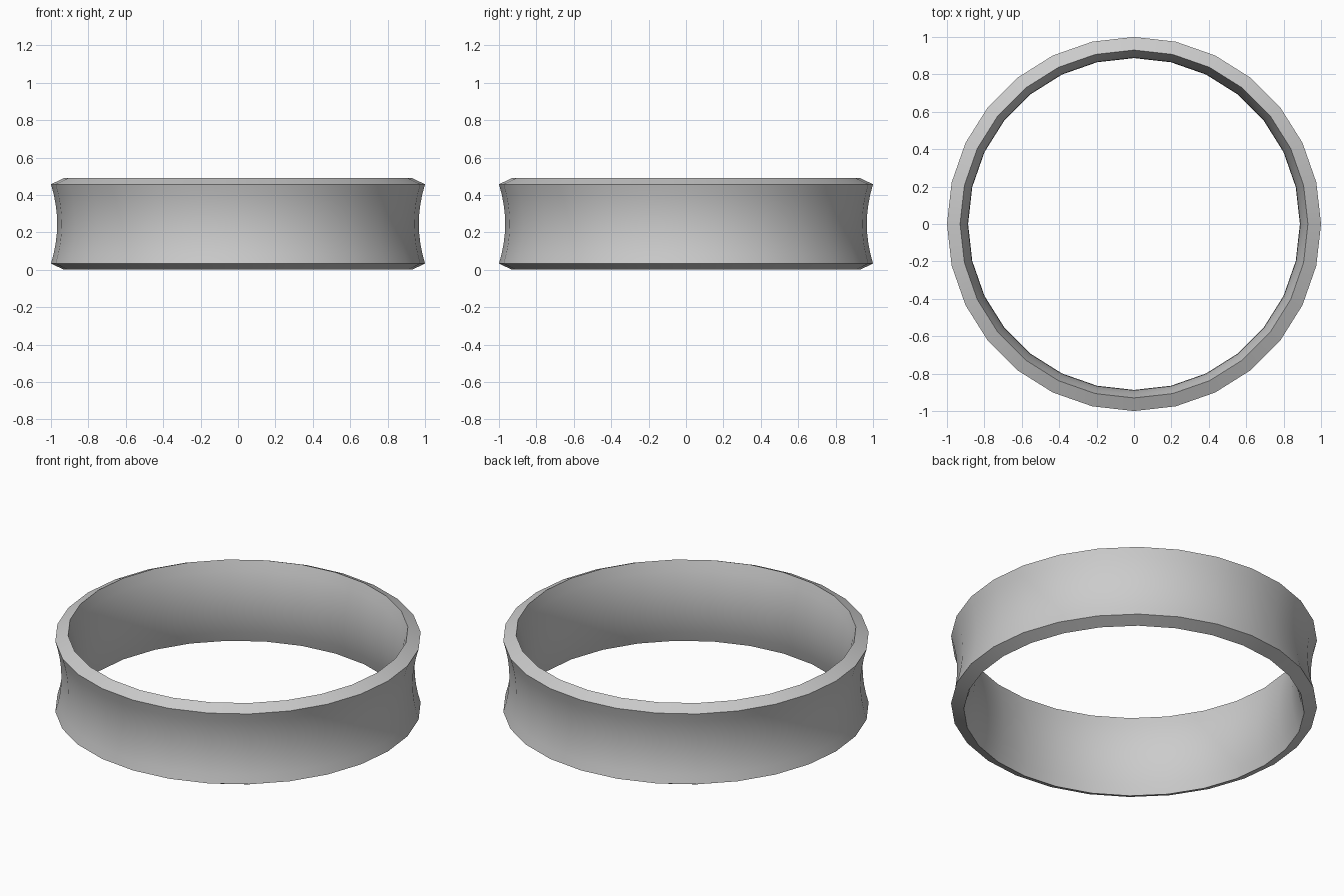
import bpy, bmesh
from math import sin, cos, tau

if "Cube" in bpy.data.objects:
    bpy.data.objects.remove(bpy.data.objects["Cube"])

SIDES = 28      # facets around the ring
STEPS = 8       # rows across the curved band
MID = 0.245     # half height


def waisted(rim, waist, half):
    """Concave profile from bottom to top, as (radius, z) points."""
    ts = [2 * i / STEPS - 1 for i in range(STEPS + 1)]
    return [(waist + (rim - waist) * t * t, MID + half * t) for t in ts]


# Closed cross-section: outer band up, inner band back down
profile = waisted(1.0, 0.967, 0.212) + waisted(0.93, 0.887, 0.245)[::-1]

# Revolve the section around z
bm = bmesh.new()
rings = []
for s in range(SIDES):
    a = tau * s / SIDES
    rings.append([bm.verts.new((r * cos(a), r * sin(a), z)) for r, z in profile])
n = len(profile)
for s in range(SIDES):
    p, q = rings[s], rings[(s + 1) % SIDES]
    for i in range(n):
        j = (i + 1) % n
        bm.faces.new((p[i], q[i], q[j], p[j]))
bmesh.ops.recalc_face_normals(bm, faces=bm.faces[:])
mesh = bpy.data.meshes.new("ring_band")
bm.to_mesh(mesh)
bm.free()

# Ring band, smooth with crisp rims
ring = bpy.data.objects.new("ring_band", mesh)
bpy.context.collection.objects.link(ring)
bpy.context.view_layer.objects.active = ring
ring.select_set(True)
bpy.ops.object.shade_smooth_by_angle(angle=0.61)
